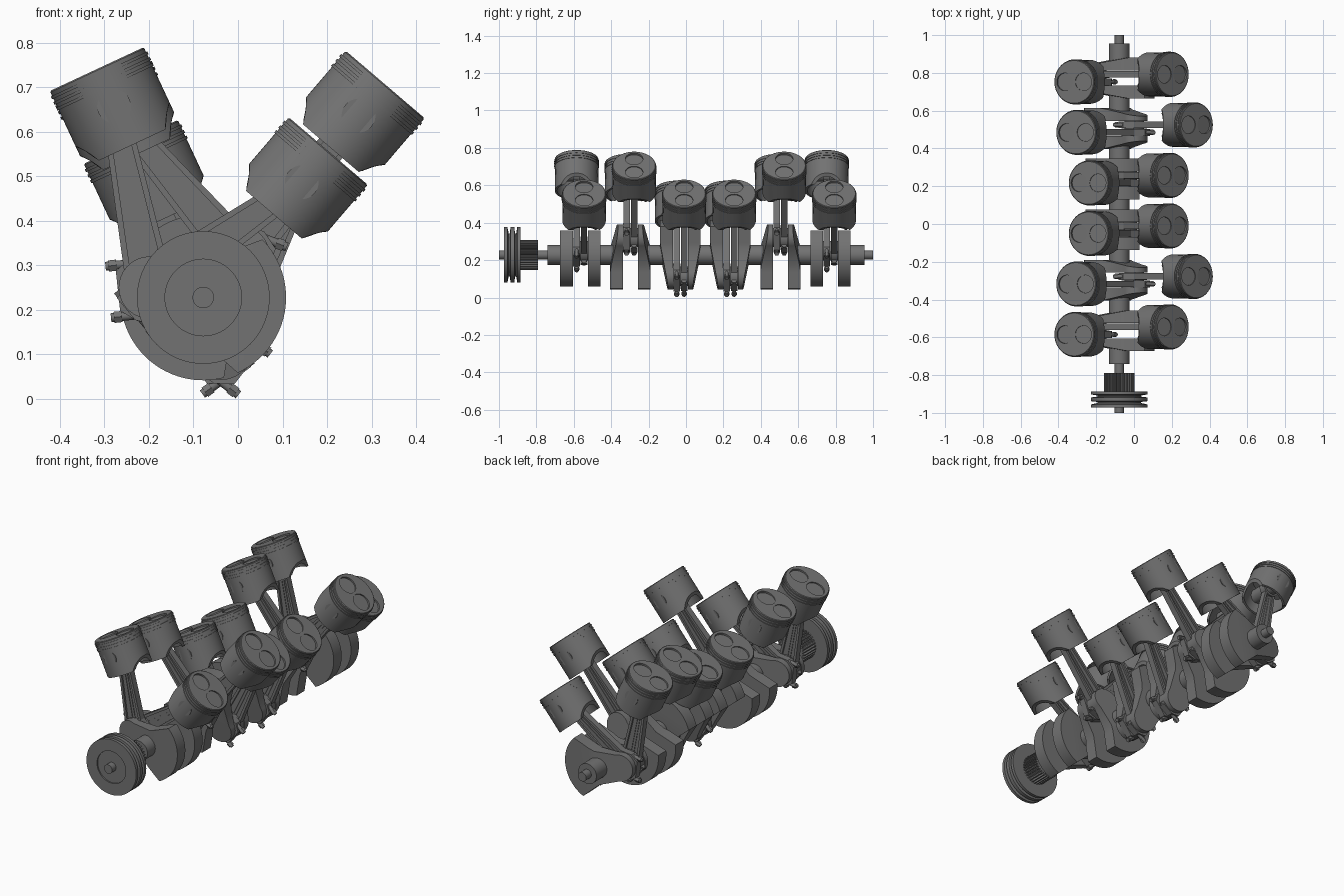
import bpy, bmesh, math
from mathutils import Matrix, Vector

cube = bpy.data.objects.get("Cube")
if cube:
    bpy.data.objects.remove(cube)

# Single metal colour
metal = bpy.data.materials.new("dark grey metal")
metal.use_nodes = True
GREY = (0.17, 0.17, 0.17, 1)
metal.diffuse_color = GREY
metal.node_tree.nodes["Principled BSDF"].inputs["Base Color"].default_value = GREY

# Main layout
AXIS_X, AXIS_Z = -0.078, 0.228
THROW_R, ROD_L = 0.122, 0.415
LEAN = {"right": math.radians(-25), "left": math.radians(40.5)}   # cylinder banks
THROWS = [-79.5, 40.5, 160.5, 160.5, 40.5, -79.5]                 # crankpin angles
YS = [-0.565 + 0.2675 * i for i in range(6)]


def direction(a):
    return Vector((math.sin(a), 0, math.cos(a)))


def frame(x, y, z, d):
    """Matrix at a point with local z along d and local y along the crank."""
    d = d.normalized()
    side = Vector((0, 1, 0)).cross(d)
    m = Matrix((side, (0, 1, 0), d)).transposed().to_4x4()
    m.translation = (x, y, z)
    return m


def finish(bm, name):
    bmesh.ops.recalc_face_normals(bm, faces=bm.faces)
    me = bpy.data.meshes.new(name)
    bm.to_mesh(me)
    bm.free()
    me.materials.append(metal)
    smooth(me)
    return me


def smooth(me):
    me.polygons.foreach_set("use_smooth", [True] * len(me.polygons))
    me.set_sharp_from_angle(angle=math.radians(30))


def place(name, me, m=Matrix()):
    ob = bpy.data.objects.new(name, me)
    ob.matrix_world = m
    bpy.context.scene.collection.objects.link(ob)
    return ob


def prism(bm, pts, y0, y1, m=Matrix()):
    """Extrude an x-z outline from y0 to y1."""
    a = [bm.verts.new(m @ Vector((x, y0, z))) for x, z in pts]
    b = [bm.verts.new(m @ Vector((x, y1, z))) for x, z in pts]
    n = len(pts)
    faces = [bm.faces.new(a), bm.faces.new(b[::-1])]
    faces += [bm.faces.new((a[i], b[i], b[(i + 1) % n], a[(i + 1) % n])) for i in range(n)]
    return faces


def circle(r, n=40, cx=0, cz=0, a0=0, a1=2 * math.pi):
    closed = a1 - a0 > 6.28
    k = n if closed else n - 1
    return [(cx + r * math.sin(a0 + (a1 - a0) * i / k),
             cz + r * math.cos(a0 + (a1 - a0) * i / k)) for i in range(n)]


def lathe(bm, prof, n=64):
    """Spin an (r, z) profile about z."""
    vs = [bm.verts.new((r, 0, z)) for r, z in prof]
    es = [bm.edges.new(p) for p in zip(vs, vs[1:])]
    bmesh.ops.spin(bm, geom=vs + es, axis=(0, 0, 1), cent=(0, 0, 0),
                   angle=2 * math.pi, steps=n)
    bmesh.ops.remove_doubles(bm, verts=bm.verts, dist=1e-5)


# Piston: ringed crown, hollow skirt trimmed at both thrust sides
def piston_mesh():
    prof = [(0, .092), (.113, .092), (.1165, .089)]
    for z in (.080, .066, .052):
        prof += [(.1165, z), (.1195, z), (.1195, z - .007), (.1165, z - .007)]
    prof += [(.1165, -.096), (.104, -.096), (.104, .04), (0, .04)]
    bm = bmesh.new()
    lathe(bm, prof)
    for v in bm.verts:
        if v.co.z < -.09:
            t = max(0, min(1, (abs(v.co.x) - .085) / .03))
            v.co.z += .05 * t ** .7
    body = place("piston_blank", finish(bm, "piston"))
    # valve pockets in the crown
    bm = bmesh.new()
    for s in (-1, 1):
        bmesh.ops.create_cone(bm, cap_ends=True, segments=40, radius1=.047, radius2=.047, depth=.04,
                              matrix=Matrix.Translation((s * .055, 0, .104)) @ Matrix.Rotation(s * .07, 4, 'Y'))
    cutter = place("pocket_cutter", finish(bm, "pocket_cutter"))
    cutter.hide_render = True
    mod = body.modifiers.new("pockets", 'BOOLEAN')
    mod.object = cutter
    mod.solver = 'EXACT'
    bpy.context.view_layer.update()
    me = bpy.data.meshes.new_from_object(body.evaluated_get(bpy.context.evaluated_depsgraph_get()))
    smooth(me)
    for ob in (body, cutter):
        bpy.data.objects.remove(ob)
    return me


# Connecting rod: I-beam shank, round ends, diagonal bolted cap
def rod_mesh(s):
    bm = bmesh.new()
    prism(bm, circle(.068), -.0185, .0185)
    prism(bm, circle(.048, cz=ROD_L), -.0185, .0185)
    lo, hi, w0, w1 = .04, ROD_L - .03, .050, .030
    prism(bm, [(-w0, lo), (w0, lo), (w1, hi), (-w1, hi)], -.007, .007)
    for k in (-1, 1):
        prism(bm, [(k * w0, lo), (k * (w0 - .014), lo), (k * (w1 - .012), hi), (k * w1, hi)], -.017, .017)
        prism(bm, [(k * .012, lo), (k * .004, lo), (k * .003, hi), (k * .009, hi)], -.010, .010)
    cap = frame(0, 0, 0, Vector((s * math.sin(.5), 0, -math.cos(.5))))
    prism(bm, [(-.072, -.03), (.072, -.03), (.072, .035), (.045, .072), (-.045, .072), (-.072, .035)],
          -.018, .018, cap)
    for k in (-1, 1):
        for r, z, d, n in ((.010, .03, .128, 16), (.0145, .078, .018, 6), (.0145, -.035, .012, 6)):
            bmesh.ops.create_cone(bm, cap_ends=True, segments=n, radius1=r, radius2=r, depth=d,
                                  matrix=cap @ Matrix.Translation((k * .058, 0, z)))
    return finish(bm, "connecting_rod")


# Crank web: fan-shaped counterweight, outer face tapering to the crankpin
def web_mesh(side):
    h = math.radians(55)
    pts = circle(.186, 25, a0=math.pi - h, a1=math.pi + h)
    pts += [(-.088, 0)] + circle(.07, 21, cz=THROW_R, a0=-math.pi * .55, a1=math.pi * .55) + [(.088, 0)]
    bm = bmesh.new()
    prism(bm, pts, side * .04, side * .108)
    bmesh.ops.bisect_plane(bm, geom=bm.verts[:] + bm.edges[:] + bm.faces[:],
                           plane_co=(0, 0, -.03), plane_no=(0, 0, 1))
    for v in bm.verts:
        if abs(v.co.y) > .05:
            v.co.y -= side * .042 * max(0, v.co.z + .03) / .222
    return finish(bm, "crank_web")


def turned(name, prof, n=64):
    """Part turned about the crank axis from (r, y) points."""
    bm = bmesh.new()
    lathe(bm, prof, n)
    me = finish(bm, name)
    place(name, me, Matrix.Translation((AXIS_X, 0, AXIS_Z)) @ Matrix.Rotation(-math.pi / 2, 4, 'X'))


def rod_of(name, r, y0, y1):
    turned(name, [(0, y0), (r, y0), (r, y1), (0, y1)], 40)


# Crankshaft ends and main journals
rod_of("front_snout", .024, -1, -.72)
rod_of("rear_snout", .024, .94, 1)
stops = [-.74] + [y + s * .05 for y in YS for s in (-1, 1)] + [.955]
for i in range(0, len(stops), 2):
    rod_of("main_journal", .054, stops[i], stops[i + 1])

# Twin-groove pulley with recessed front
turned("pulley", [(0, -.965), (.086, -.965), (.086, -.972), (.149, -.972), (.149, -.955), (.115, -.948),
                  (.115, -.942), (.149, -.938), (.149, -.918), (.115, -.914), (.115, -.908),
                  (.149, -.902), (.149, -.886), (0, -.886)])

# Toothed timing gear
bm = bmesh.new()
T = 32
teeth = [(r * math.sin(a), r * math.cos(a)) for i in range(T) for r, f in
         ((.068, 0), (.068, .35), (.080, .5), (.080, .85)) for a in [2 * math.pi * (i + f) / T]]
prism(bm, teeth, -.887, -.79)
place("timing_gear", finish(bm, "timing_gear"), Matrix.Translation((AXIS_X, 0, AXIS_Z)))

# Throws with webs, crankpin, two rods and two pistons each
piston = piston_mesh()
webs = [web_mesh(-1), web_mesh(1)]
rods = {"right": rod_mesh(1), "left": rod_mesh(-1)}
bm = bmesh.new()
prism(bm, circle(.038), -.1135, .1135)
wrist_pin = finish(bm, "wrist_pin")
bm = bmesh.new()
prism(bm, circle(.052), -.05, .05)
crankpin = finish(bm, "crankpin")
axis = Vector((AXIS_X, 0, AXIS_Z))

for y, deg in zip(YS, THROWS):
    d = direction(math.radians(deg))
    for web in webs:
        place("crank_web", web, frame(AXIS_X, y, AXIS_Z, d))
    pin = axis + d * THROW_R
    place("crankpin", crankpin, frame(pin.x, y, pin.z, d))
    for bank, dy in (("right", -.02), ("left", .02)):
        b = direction(LEAN[bank])
        along = d.dot(b) * THROW_R
        reach = along + math.sqrt(ROD_L ** 2 - THROW_R ** 2 + along ** 2)
        top = axis + b * reach
        place(bank + "_rod", rods[bank], frame(pin.x, y + dy, pin.z, top - pin))
        seat = frame(top.x, y + dy, top.z, b)
        place(bank + "_piston", piston, seat)
        place(bank + "_wrist_pin", wrist_pin, seat)
